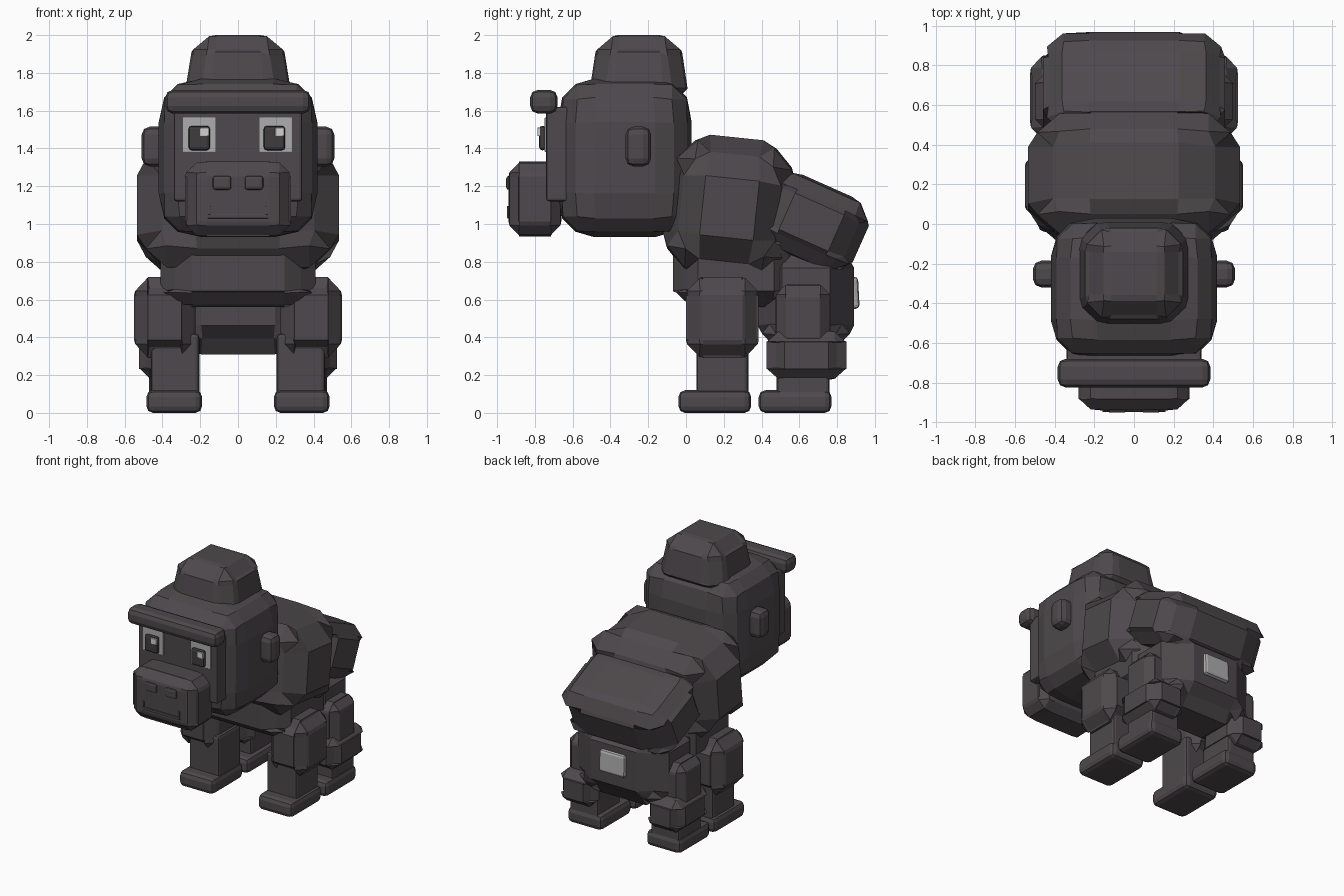
import bpy, bmesh
from math import radians
from mathutils import Matrix, Vector

cube = bpy.data.objects.get("Cube")
if cube:
    bpy.data.objects.remove(cube, do_unlink=True)


def material(name, r, g, b):
    m = bpy.data.materials.new(name)
    m.use_nodes = True
    m.diffuse_color = (r, g, b, 1)
    m.node_tree.nodes["Principled BSDF"].inputs["Base Color"].default_value = (r, g, b, 1)
    return m


FUR = material("charcoal fur", 0.075, 0.066, 0.072)
DARK = material("dark pupil", 0.05, 0.045, 0.048)
GREY = material("light grey", 0.42, 0.42, 0.42)
GLINT = material("eye glint", 0.65, 0.65, 0.65)


def block(name, x, y, z, bevel=0.05, pull=0.0, core=0.5, tilt=0, taper=1, mat=FUR):
    """Chamfered box between ranges x, y, z; pull draws the edges in so the sides bulge."""
    lo, hi = Vector((x[0], y[0], z[0])), Vector((x[1], y[1], z[1]))
    half = (hi - lo) / 2
    bm = bmesh.new()
    bmesh.ops.create_cube(bm, size=2)
    if pull:
        bmesh.ops.subdivide_edges(bm, edges=bm.edges[:], cuts=2, use_grid_fill=True)

    def extremes(v):
        return [i for i in range(3) if abs(v.co[i]) > 0.9]

    rims = [e for e in bm.edges
            if len(set(extremes(e.verts[0])) & set(extremes(e.verts[1]))) > 1]
    for v in bm.verts:
        out = extremes(v)
        shrink = 1 - pull * (0, 0, 1, 1.6)[len(out)]
        for i in range(3):
            sign = 1 if v.co[i] > 0 else -1
            v.co[i] = sign * half[i] * (shrink if i in out else core)
        k = 1 + (taper - 1) * (v.co.z / half.z + 1) / 2
        v.co.x *= k
        v.co.y *= k
    bmesh.ops.bevel(bm, geom=rims, offset=bevel, segments=2 if bevel < 0.05 else 1,
                    profile=0.5, affect='EDGES', clamp_overlap=True)
    bmesh.ops.recalc_face_normals(bm, faces=bm.faces[:])
    bm.transform(Matrix.Translation((lo + hi) / 2) @ Matrix.Rotation(radians(tilt), 4, 'X'))
    me = bpy.data.meshes.new(name)
    bm.to_mesh(me)
    bm.free()
    me.materials.append(mat)
    ob = bpy.data.objects.new(name, me)
    bpy.context.collection.objects.link(ob)
    return ob


def pair(name, x, *args, **kw):
    block("left_" + name, x, *args, **kw)
    block("right_" + name, (-x[1], -x[0]), *args, **kw)


def mid(w):
    return (-w, w)


# Trunk
block("chest", mid(0.535), (-0.11, 0.57), (0.71, 1.46), 0.09, 0.1, 0.42, tilt=-6)
block("belly", mid(0.41), (-0.07, 0.6), (0.56, 0.98), 0.06, 0.07, 0.6)
block("rump", mid(0.46), (0.38, 0.95), (0.80, 1.22), 0.07, 0.06, 0.5, tilt=-24)
block("pelvis", mid(0.39), (0.38, 0.89), (0.31, 0.92), 0.07, 0.1, 0.5)
block("tail_patch", mid(0.11), (0.84, 0.915), (0.55, 0.72), 0.02, tilt=3, mat=GREY)

# Head
block("head", mid(0.42), (-0.68, 0.03), (0.93, 1.77), 0.07, 0.07, 0.45)
block("crown", mid(0.29), (-0.52, 0.02), (1.64, 2.0), 0.07, 0.04, 0.5, taper=0.8)
block("face_plate", mid(0.34), (-0.74, -0.62), (1.12, 1.62), 0.015)
block("brow", mid(0.385), (-0.825, -0.68), (1.585, 1.71), 0.04)
block("muzzle", mid(0.28), (-0.94, -0.66), (0.935, 1.33), 0.055, 0.04, 0.6)
pair("ear", (0.38, 0.51), (-0.32, -0.185), (1.305, 1.515), 0.042)

# Nose and mouth
pair("nostril", (0.035, 0.135), (-0.952, -0.90), (1.18, 1.255), 0.015)
block("mouth", mid(0.16), (-0.948, -0.90), (1.03, 1.05), 0.003)
pair("mouth_corner", (0.145, 0.16), (-0.948, -0.90), (1.05, 1.095), 0.003)

# Eyes, with the glint on the same side of both pupils
for side, cx in (("left", 0.2), ("right", -0.205)):
    px = 0.193 if side == "left" else -0.205
    block(side + "_eye", (cx - 0.087, cx + 0.087), (-0.748, -0.72), (1.38, 1.565), 0.004, mat=GREY)
    block(side + "_pupil", (px - 0.057, px + 0.057), (-0.778, -0.74), (1.39, 1.52), 0.018, mat=DARK)
    block(side + "_glint", (px + 0.004, px + 0.052), (-0.787, -0.77), (1.465, 1.51), 0.003, mat=GLINT)

# Front limbs
pair("upper_arm", (0.225, 0.55), (0.0, 0.385), (0.29, 0.72), 0.06, 0.06, 0.55)
pair("forearm", (0.205, 0.46), (0.055, 0.33), (0.08, 0.42), 0.02)
pair("hand", (0.19, 0.485), (-0.04, 0.345), (0.01, 0.13), 0.035)

# Hind limbs
pair("thigh", (0.24, 0.5), (0.475, 0.765), (0.33, 0.68), 0.06, 0.03, 0.6)
pair("knee", (0.22, 0.525), (0.425, 0.85), (0.175, 0.435), 0.06, 0.06, 0.55)
pair("shin", (0.225, 0.47), (0.48, 0.76), (0.08, 0.25), 0.02)
pair("foot", (0.19, 0.485), (0.385, 0.77), (0.01, 0.13), 0.035)

# Stand on the ground
for ob in bpy.context.collection.objects:
    if ob.name.split("_")[-1] in ("hand", "foot"):
        ob.location.z = -0.01
